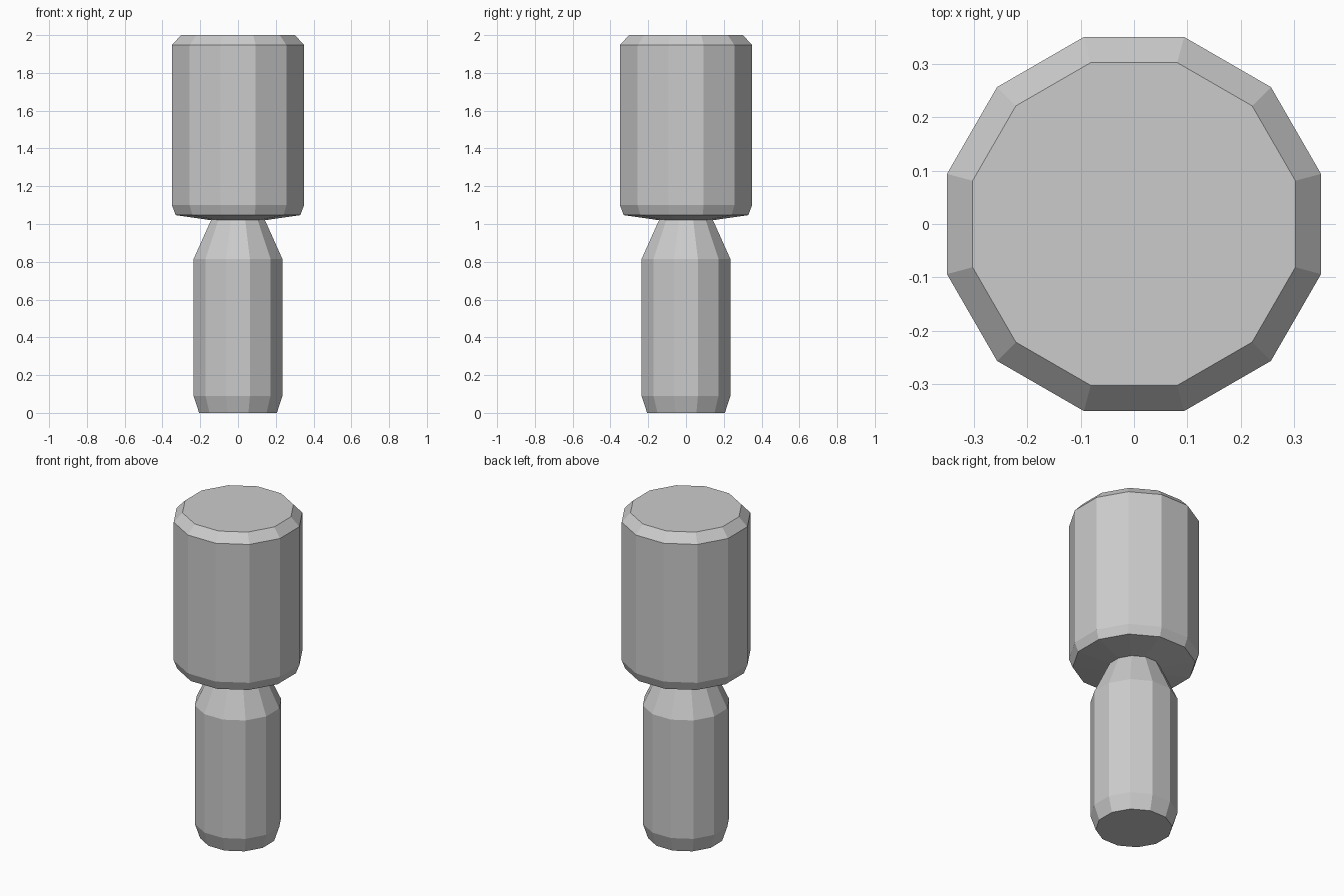
import bpy, bmesh, math

if "Cube" in bpy.data.objects:
    bpy.data.objects.remove(bpy.data.objects["Cube"])

SIDES = 12

grey = bpy.data.materials.new("light_grey")
grey.diffuse_color = (0.6, 0.6, 0.6, 1)
grey.use_nodes = True
grey.node_tree.nodes["Principled BSDF"].inputs["Base Color"].default_value = grey.diffuse_color


def lathe(name, profile, cap_bottom=False, cap_top=False):
    """Turn (half width across flats, z) points into a 12-sided solid."""
    bm = bmesh.new()
    rings = []
    for half_width, z in profile:
        r = half_width / math.cos(math.pi / SIDES)
        rings.append([bm.verts.new((r * math.cos((i + 0.5) * math.tau / SIDES),
                                    r * math.sin((i + 0.5) * math.tau / SIDES), z))
                      for i in range(SIDES)])
    for low, high in zip(rings, rings[1:]):
        for i in range(SIDES):
            j = (i + 1) % SIDES
            bm.faces.new((low[i], low[j], high[j], high[i]))
    if cap_bottom:
        bm.faces.new(rings[0][::-1])
    if cap_top:
        bm.faces.new(rings[-1])
    mesh = bpy.data.meshes.new(name)
    bm.to_mesh(mesh)
    bm.free()
    mesh.materials.append(grey)
    obj = bpy.data.objects.new(name, mesh)
    bpy.context.collection.objects.link(obj)
    return obj


# Lower grip, tapering to a neck that meets the head
lathe("handle", [(0.206, 0), (0.235, 0.09), (0.235, 0.815), (0.143, 1.02)],
      cap_bottom=True)

# Wide upper cylinder with bevelled rims and a shallow sloped underside
lathe("head", [(0.143, 1.02), (0.33, 1.047), (0.35, 1.10), (0.35, 1.947), (0.302, 2.0)],
      cap_top=True)
